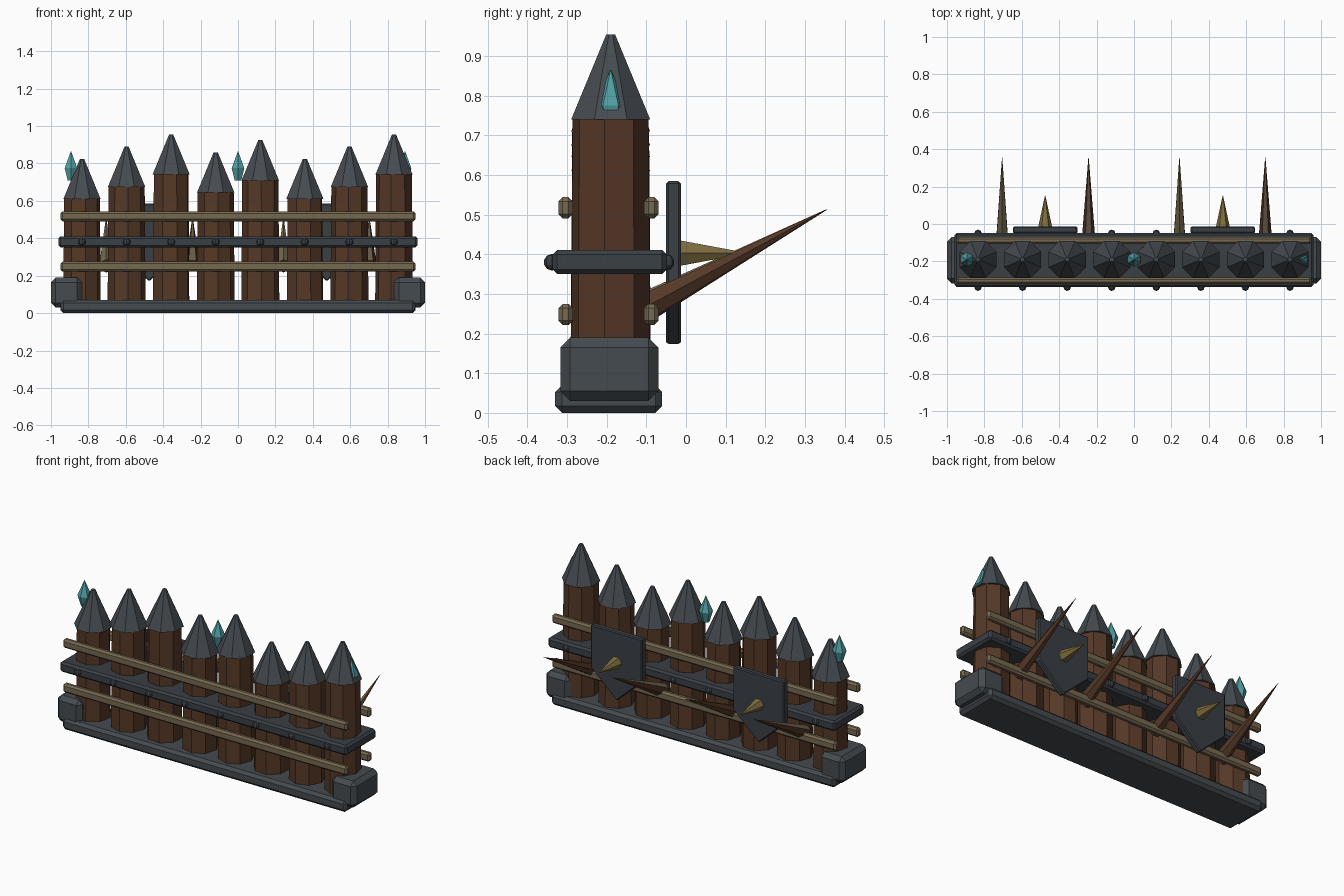
import bpy, bmesh, math, random
from mathutils import Vector, Matrix

if "Cube" in bpy.data.objects:
    bpy.data.objects.remove(bpy.data.objects["Cube"])

random.seed(4)


def material(name, rgb):
    m = bpy.data.materials.new(name)
    m.diffuse_color = (*rgb, 1)
    m.use_nodes = True
    m.node_tree.nodes["Principled BSDF"].inputs["Base Color"].default_value = m.diffuse_color
    return m


IRON = material("iron", (0.06, 0.07, 0.08))
DARK_IRON = material("dark iron", (0.042, 0.05, 0.06))
WOOD = material("brown wood", (0.092, 0.04, 0.02))
PALE = material("pale wood", (0.18, 0.14, 0.08))
BRASS = material("brass", (0.21, 0.155, 0.048))
CRYSTAL = material("teal crystal", (0.08, 0.34, 0.36))


def finish(name, bm, mats, bevel=0):
    if bevel:
        bmesh.ops.bevel(bm, geom=bm.edges[:], offset=bevel, segments=1,
                        affect='EDGES', profile=0.5)
    bmesh.ops.recalc_face_normals(bm, faces=bm.faces[:])
    me = bpy.data.meshes.new(name)
    bm.to_mesh(me)
    bm.free()
    for m in mats:
        me.materials.append(m)
    ob = bpy.data.objects.new(name, me)
    bpy.context.collection.objects.link(ob)
    return ob


def box(name, mat, x, y, z, bevel):
    """Bevelled box from (min, max) ranges."""
    bm = bmesh.new()
    bmesh.ops.create_cube(bm, size=1)
    for v in bm.verts:
        v.co = [(a + b) / 2 + c * (b - a) for c, (a, b) in zip(v.co, (x, y, z))]
    return finish(name, bm, [mat], bevel)


def cone(bm, start, end, r1, r2, sides, roll=0):
    """Tapered prism between two points."""
    start, end = Vector(start), Vector(end)
    d = end - start
    mat = (Matrix.Translation((start + end) / 2)
           @ d.to_track_quat('Z', 'Y').to_matrix().to_4x4()
           @ Matrix.Rotation(roll, 4, 'Z'))
    bmesh.ops.create_cone(bm, cap_ends=True, segments=sides, radius1=r1,
                          radius2=r2, depth=d.length, matrix=mat)


YC = -0.19
LOG_X = [-0.834 + 0.2383 * i for i in range(8)]
CAP_Z = [0.61, 0.675, 0.74, 0.645, 0.71, 0.61, 0.675, 0.74]

# Stone-like iron footing and end blocks
box("footing", IRON, (-0.95, 0.95), (-0.33, -0.06), (0, 0.07), 0.017)
for s, side in ((-1, "left"), (1, "right")):
    box(side + "_end_block", IRON, sorted((s * 0.835, s)), (-0.317, -0.07), (0.03, 0.19), 0.025)

# Palisade logs with iron caps and band bolts
for i, (x, z) in enumerate(zip(LOG_X, CAP_Z)):
    roll = random.uniform(0, math.pi / 4)
    bm = bmesh.new()
    cone(bm, (x, YC, 0.04), (x, YC, z + 0.01), 0.102, 0.097, 8, roll)
    finish(f"log_{i + 1}", bm, [WOOD])
    bm = bmesh.new()
    cone(bm, (x, YC, z), (x, YC, z + 0.215), 0.108, 0.012, 8, math.pi / 8)
    finish(f"log_cap_{i + 1}", bm, [IRON])
    for y, side in ((-0.338, "front"), (-0.05, "back")):
        bm = bmesh.new()
        bmesh.ops.create_uvsphere(bm, u_segments=8, v_segments=5, radius=0.021,
                                  matrix=Matrix.Translation((x, y, 0.38)))
        finish(f"{side}_bolt_{i + 1}", bm, [DARK_IRON])

# Iron band around the middle, wooden rails above and below
box("iron_band", DARK_IRON, (-0.96, 0.96), (-0.337, -0.048), (0.35, 0.411), 0.012)
for y0, side in ((-0.322, "front"), (-0.106, "back")):
    for z0, level in ((0.222, "lower"), (0.491, "upper")):
        box(f"{side}_{level}_rail", PALE, (-0.95, 0.95), (y0, y0 + 0.037), (z0, z0 + 0.053), 0.011)

# Shields on the back, each with a brass spike
OUTLINE = [(-0.172, 0.585), (0.172, 0.585), (0.172, 0.325), (0, 0.17), (-0.172, 0.325)]
for x, side in ((-0.475, "left"), (0.475, "right")):
    bm = bmesh.new()
    face = bm.faces.new([bm.verts.new((x + px, -0.05, pz)) for px, pz in OUTLINE])
    ext = bmesh.ops.extrude_face_region(bm, geom=[face])
    for v in ext["geom"]:
        if isinstance(v, bmesh.types.BMVert):
            v.co.y = -0.013
    finish(side + "_shield", bm, [DARK_IRON], 0.006)
    bm = bmesh.new()
    cone(bm, (x, -0.02, 0.403), (x, 0.153, 0.403), 0.038, 0.001, 6, math.pi / 6)
    finish(side + "_shield_spike", bm, [BRASS])

# Sharpened stakes leaning out of the back, pale on the upper faces
for i, x in enumerate((-0.705, -0.243, 0.243, 0.702)):
    bm = bmesh.new()
    cone(bm, (x, -0.13, 0.252), (x, 0.355, 0.513), 0.04, 0.001, 6, math.pi / 6 * (i % 2))
    bm.normal_update()
    for f in bm.faces:
        f.material_index = int(f.normal.z > 0.55)
    finish(f"stake_{i + 1}", bm, [WOOD, PALE])

# Crystals
for x, side in ((-0.893, "left"), (0, "middle"), (0.893, "right")):
    bm = bmesh.new()
    cone(bm, (x, YC, 0.71), (x, YC, 0.775), 0.02, 0.039, 6)
    cone(bm, (x, YC, 0.775), (x, YC, 0.865), 0.039, 0.001, 6)
    bmesh.ops.remove_doubles(bm, verts=bm.verts[:], dist=0.0005)
    inner = [f for f in bm.faces if abs(f.calc_center_median().z - 0.775) < 0.001]
    bmesh.ops.delete(bm, geom=inner, context='FACES_ONLY')
    finish(side + "_crystal", bm, [CRYSTAL])
